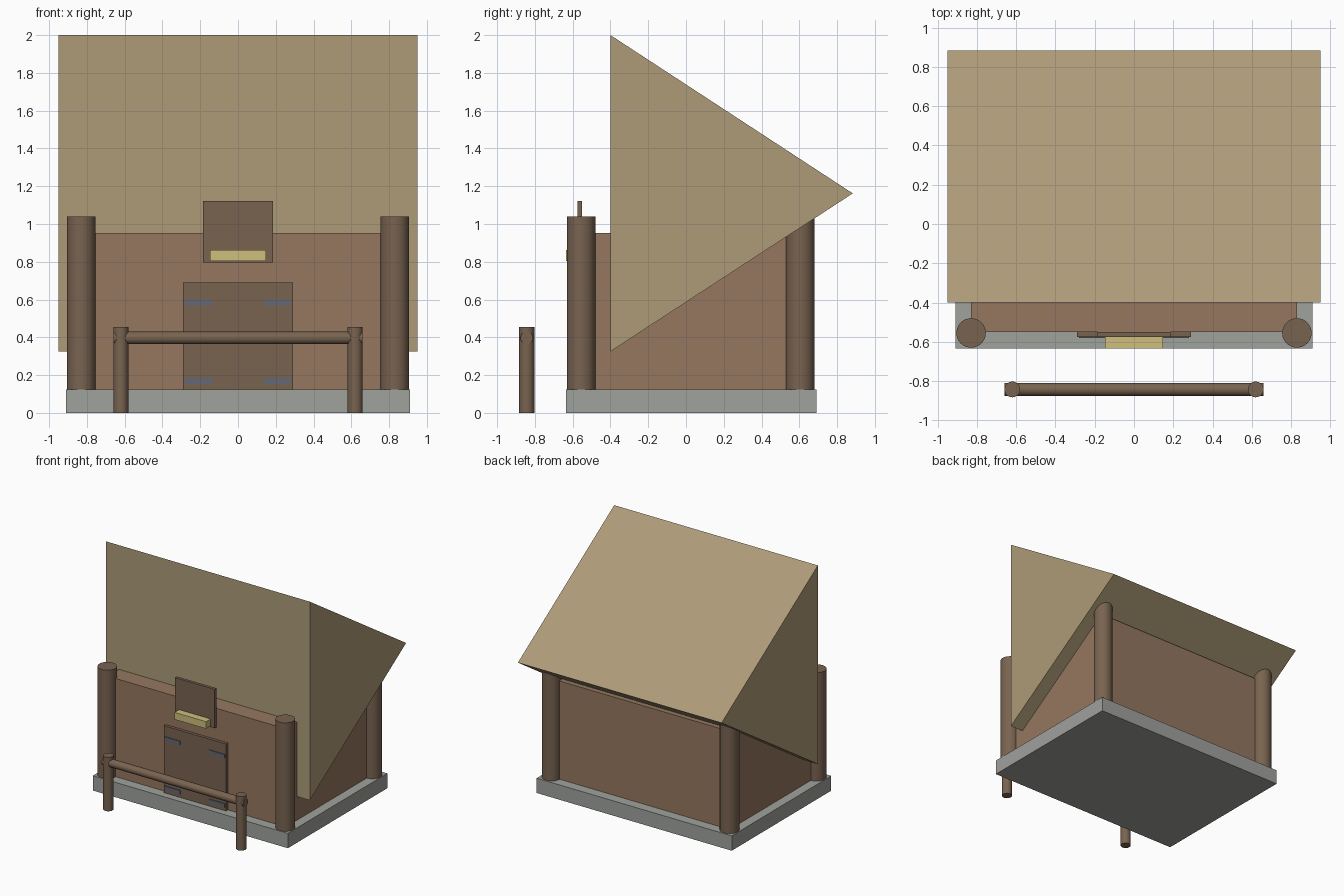
import bpy, bmesh, math

if "Cube" in bpy.data.objects:
    bpy.data.objects.remove(bpy.data.objects["Cube"])


def material(name, rgb):
    m = bpy.data.materials.new(name)
    m.diffuse_color = (*rgb, 1)
    m.use_nodes = True
    m.node_tree.nodes["Principled BSDF"].inputs["Base Color"].default_value = m.diffuse_color
    return m


WALL = material("wall_clay", (0.30, 0.185, 0.115))
WOOD = material("dark_wood", (0.19, 0.125, 0.08))
THATCH = material("thatch", (0.42, 0.33, 0.19))
STONE = material("stone", (0.35, 0.36, 0.34))
IRON = material("iron", (0.13, 0.14, 0.17))
LAMP = material("lamp", (0.62, 0.52, 0.20))


def box(name, mat, x, y, z):
    """Box from (min, max) ranges on each axis."""
    bpy.ops.mesh.primitive_cube_add(size=1, location=[sum(r) / 2 for r in (x, y, z)])
    ob = bpy.context.object
    ob.scale = [r[1] - r[0] for r in (x, y, z)]
    bpy.ops.object.transform_apply(location=False, rotation=False, scale=True)
    ob.name = name
    ob.data.materials.append(mat)
    return ob


def rod(name, mat, radius, length, centre, rotation=(0, 0, 0)):
    bpy.ops.mesh.primitive_cylinder_add(vertices=32, radius=radius, depth=length,
                                        location=centre, rotation=rotation)
    ob = bpy.context.object
    ob.name = name
    ob.data.materials.append(mat)
    bpy.ops.object.shade_smooth_by_angle(angle=math.radians(40))
    return ob


# Foundation and walls
box("foundation", STONE, (-0.91, 0.91), (-0.635, 0.69), (0, 0.125))
box("walls", WALL, (-0.83, 0.83), (-0.55, 0.605), (0.125, 0.953))

# Corner posts
for y, place in ((-0.555, "front"), (0.605, "back")):
    for s, side in ((-1, "left"), (1, "right")):
        rod(f"{place}_{side}_post", WOOD, 0.075, 0.915, (s * 0.83, y, 0.5825))

# Roof: triangular prism along x
profile = [(-0.40, 2.0), (-0.40, 0.325), (0.883, 1.162)]
bm = bmesh.new()
face = bm.faces.new([bm.verts.new((-0.95, y, z)) for y, z in profile])
ext = bmesh.ops.extrude_face_region(bm, geom=[face], use_keep_orig=True)
moved = [v for v in ext["geom"] if isinstance(v, bmesh.types.BMVert)]
bmesh.ops.translate(bm, verts=moved, vec=(1.90, 0, 0))
bmesh.ops.recalc_face_normals(bm, faces=bm.faces)
mesh = bpy.data.meshes.new("roof")
bm.to_mesh(mesh)
bm.free()
roof = bpy.data.objects.new("roof", mesh)
mesh.materials.append(THATCH)
bpy.context.collection.objects.link(roof)

# Door with iron straps
box("door", WOOD, (-0.29, 0.29), (-0.575, -0.545), (0.125, 0.69))
for z, level in ((0.17, "lower"), (0.585, "upper")):
    for s, side in ((-1, "left"), (1, "right")):
        c = s * 0.207
        box(f"{level}_{side}_strap", IRON, (c - 0.073, c + 0.073),
            (-0.582, -0.57), (z - 0.016, z + 0.016))

# Blank sign board and lamp below it
box("sign_board", WOOD, (-0.185, 0.185), (-0.575, -0.55), (0.795, 1.123))
box("lamp", LAMP, (-0.147, 0.147), (-0.635, -0.57), (0.803, 0.863))

# Hitching rail in front
for s, side in ((-1, "left"), (1, "right")):
    rod(f"rail_{side}_post", WOOD, 0.04, 0.455, (s * 0.62, -0.843, 0.2275))
rod("hitching_rail", WOOD, 0.033, 1.32, (0, -0.843, 0.397), (0, math.pi / 2, 0))
